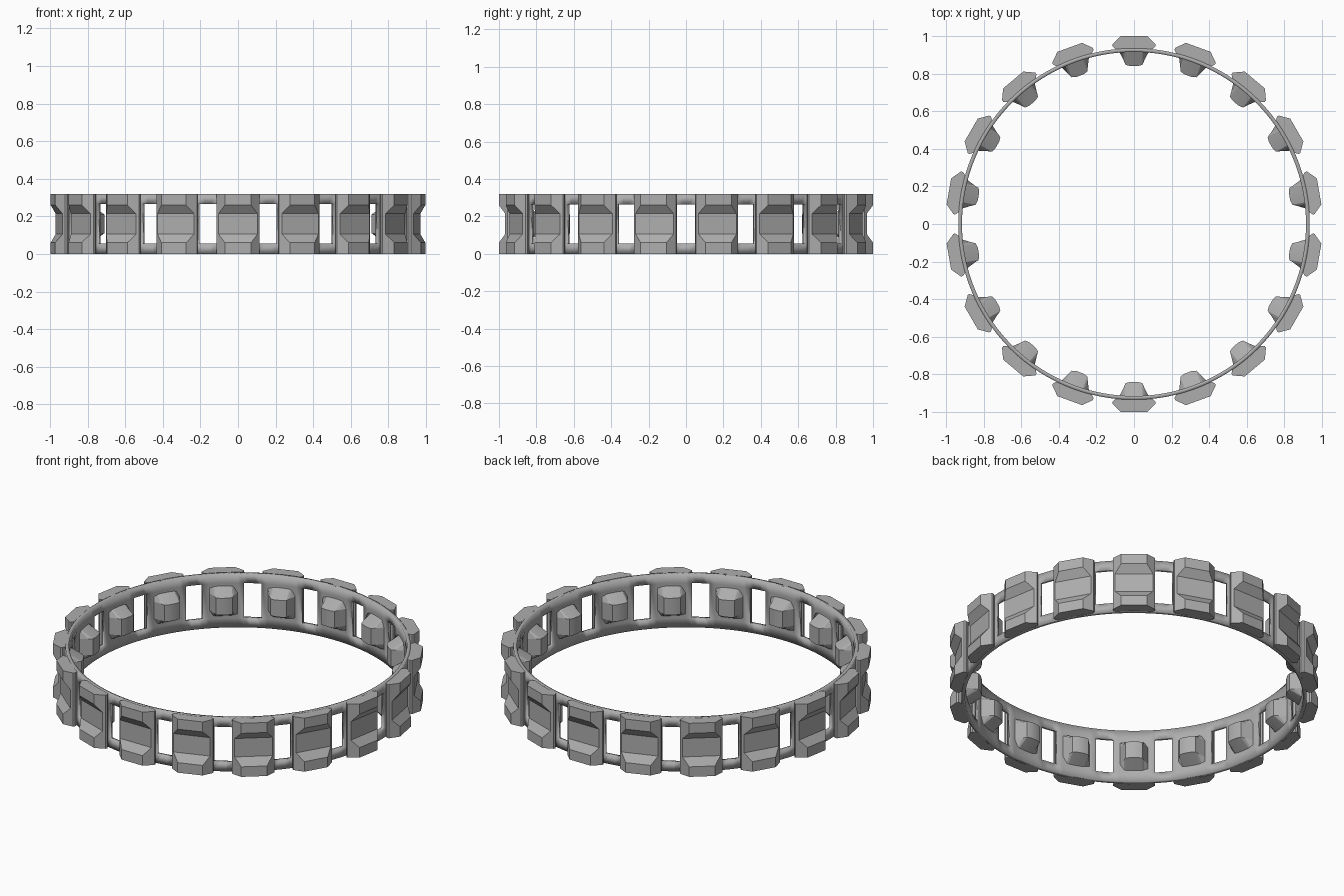
import bpy, bmesh
from math import sin, cos, radians
from mathutils import Matrix

cube = bpy.data.objects.get("Cube")
if cube:
    bpy.data.objects.remove(cube, do_unlink=True)

COUNT = 18
STEP = 360 / COUNT
HEIGHT = 0.32

grey = bpy.data.materials.new("plain grey")
grey.use_nodes = True
colour = (0.42, 0.42, 0.42, 1)
grey.diffuse_color = colour
grey.node_tree.nodes["Principled BSDF"].inputs["Base Color"].default_value = colour


def finish(bm, name, smooth_angle=20):
    bmesh.ops.recalc_face_normals(bm, faces=bm.faces[:])
    mesh = bpy.data.meshes.new(name)
    bm.to_mesh(mesh)
    bm.free()
    obj = bpy.data.objects.new(name, mesh)
    bpy.context.collection.objects.link(obj)
    mesh.materials.append(grey)
    bpy.ops.object.select_all(action='DESELECT')
    obj.select_set(True)
    bpy.context.view_layer.objects.active = obj
    bpy.ops.object.shade_smooth_by_angle(angle=radians(smooth_angle))
    return obj


def mirrored(half):
    """Close a half outline by mirroring it across the radial axis."""
    return half + [(-x, y) for x, y in reversed(half)]


def loft(bm, sections):
    """Skin a stack of (height, outline) sections and cap both ends."""
    rings = [[bm.verts.new((x, y, z)) for x, y in outline] for z, outline in sections]
    n = len(rings[0])
    for low, high in zip(rings, rings[1:]):
        for i in range(n):
            j = (i + 1) % n
            bm.faces.new((low[i], low[j], high[j], high[i]))
    bm.faces.new(rings[0])
    bm.faces.new(rings[-1])


# Thin band with a window midway between neighbouring shoes
bm = bmesh.new()
levels = [0, 0.055, 0.265, HEIGHT]
per_sector = 10
total = COUNT * per_sector
grid = []
for i in range(total):
    a = radians(90 + STEP / 2 - 3 + i * STEP / per_sector)
    grid.append([bm.verts.new((0.935 * cos(a), 0.935 * sin(a), z)) for z in levels])
for i in range(total):
    a, b = grid[i], grid[(i + 1) % total]
    for k in range(3):
        if k == 1 and i % per_sector < 3:
            continue
        bm.faces.new((a[k], b[k], b[k + 1], a[k + 1]))
band = finish(bm, "band", 30)
solid = band.modifiers.new("wall", 'SOLIDIFY')
solid.thickness = 0.02
solid.offset = -1


# Outer shoe: bevelled block with a waist around its middle
def shoe_outline(r):
    return mirrored([(1.07 - r, r), (0.115, 0.955), (0.115, 0.945), (0.09, 0.92)])


shoe_bm = bmesh.new()
loft(shoe_bm, [(z, shoe_outline(r)) for z, r in
               [(0, 1), (0.06, 1), (0.105, 0.967), (0.215, 0.967), (0.26, 1), (HEIGHT, 1)]])
shoe = finish(shoe_bm, "shoe_1")

# Inner lug: tapered tooth with a rounded tip and sloped ends
lug_bm = bmesh.new()
tip = [(0.083, 0.925), (0.055, 0.87), (0.045, 0.847), (0.02, 0.84)]


def lug_outline(reach):
    return mirrored([(x, 0.925 - (0.925 - y) * reach) for x, y in tip])


loft(lug_bm, [(0.07, lug_outline(0.1)), (0.11, lug_outline(1)),
              (0.21, lug_outline(1)), (0.25, lug_outline(0.1))])
lug = finish(lug_bm, "lug_1")

# Repeat the shoe and lug around the band
for i in range(1, COUNT):
    for part, name in ((shoe, "shoe"), (lug, "lug")):
        copy = bpy.data.objects.new(f"{name}_{i + 1}", part.data)
        bpy.context.collection.objects.link(copy)
        copy.matrix_world = Matrix.Rotation(radians(i * STEP), 4, 'Z')
